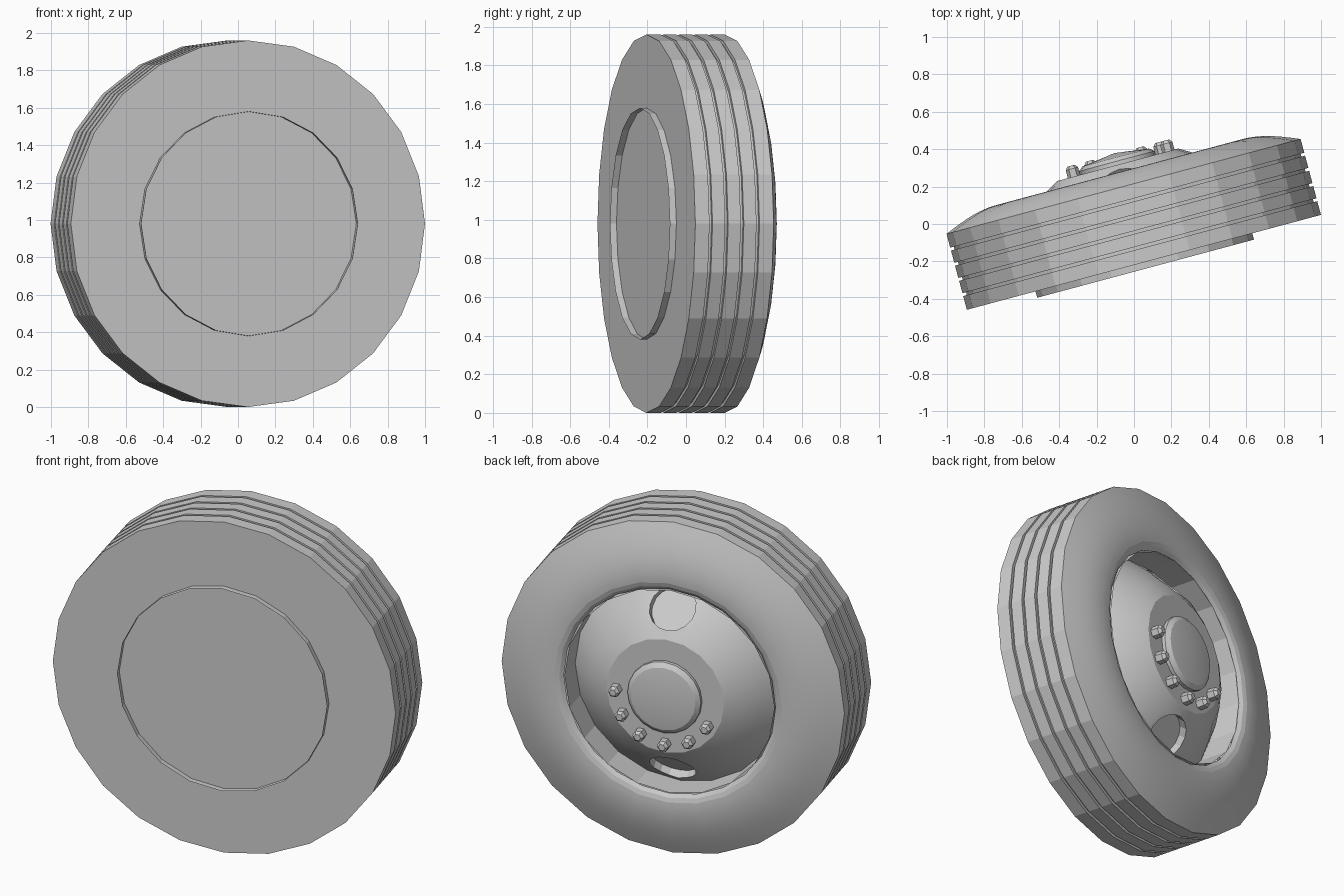
import bpy, bmesh
from math import sin, cos, pi, radians
from mathutils import Matrix, Vector

cube = bpy.data.objects.get("Cube")
if cube:
    bpy.data.objects.remove(cube, do_unlink=True)

# Wheel frame: local z runs along the axle to the back, local y points down
TURN = radians(15)
side = Vector((cos(TURN), sin(TURN), 0))
down = Vector((0, 0, -1))
axle = Vector((-sin(TURN), cos(TURN), 0))
FRAME = Matrix((side, down, axle)).transposed().to_4x4()
FRAME.translation = (0.053, -0.205, 0.98)


def lathe(name, profile, sides, smooth=None, local=Matrix()):
    """Turn (radius, height) points around local z."""
    bm = bmesh.new()
    rings = []
    for r, h in profile:
        if r == 0:
            rings.append([bm.verts.new((0, 0, h))] * sides)
        else:
            rings.append([bm.verts.new((r * cos(2 * pi * i / sides), r * sin(2 * pi * i / sides), h))
                          for i in range(sides)])
    for a, b in zip(rings, rings[1:]):
        for i in range(sides):
            j = (i + 1) % sides
            corners = list(dict.fromkeys((a[i], a[j], b[j], b[i])))
            bm.faces.new(corners)
    bmesh.ops.recalc_face_normals(bm, faces=bm.faces)
    mesh = bpy.data.meshes.new(name)
    bm.to_mesh(mesh)
    bm.free()
    obj = bpy.data.objects.new(name, mesh)
    bpy.context.collection.objects.link(obj)
    obj.matrix_world = FRAME @ local
    if smooth:
        bpy.ops.object.select_all(action='DESELECT')
        obj.select_set(True)
        bpy.context.view_layer.objects.active = obj
        bpy.ops.object.shade_smooth_by_angle(angle=radians(smooth))
    return obj


# Tyre: flat front, grooved tread, rounded back sidewall
R, WIDTH, GROOVE, DEPTH = 0.98, 0.42, 0.008, 0.02
tyre = [(0, 0), (R, 0)]
for k in range(1, 5):
    h = WIDTH * k / 5
    tyre += [(R, h - GROOVE), (R - DEPTH, h - GROOVE), (R - DEPTH, h + GROOVE), (R, h + GROOVE)]
for k in range(13):
    t = k / 12
    tyre.append((R - 0.3 * t, WIDTH + 0.08 * sin(t * pi / 2)))
tyre += [(0.65, 0.498), (0.625, 0.49), (0.605, 0.473)]
lathe("tyre", tyre, 24, smooth=10)

# Rim barrel, open at both ends
lathe("rim_barrel", [(0.6, -0.035), (0.6, 0.478)], 20)

# Domed wheel disc
disc = lathe("wheel_disc", [(0, 0.25), (0.6, 0.25), (0.6, 0.31), (0.52, 0.4), (0.42, 0.49),
                            (0.335, 0.54), (0, 0.54)], 20, smooth=20)

# Two hand holes sunk into the dome
for label, sign in (("upper", -1), ("lower", 1)):
    place = Matrix.Translation((0, sign * 0.48, 0.435)) @ Matrix.Rotation(-sign * radians(40), 4, 'X')
    cutter = lathe(label + "_hole_cutter", [(0, -0.06), (0.13, -0.06), (0.13, 0.1), (0, 0.1)], 16, local=place)
    cutter.hide_render = True
    cutter.hide_set(True)
    cut = disc.modifiers.new(label + "_hole", 'BOOLEAN')
    cut.operation = 'DIFFERENCE'
    cut.solver = 'EXACT'
    cut.object = cutter

# Centre cap
lathe("centre_cap", [(0.21, 0.535), (0.21, 0.56), (0.185, 0.58), (0, 0.605)], 20, smooth=20)

# Wheel nuts on the lower half of the bolt circle
for k in range(6):
    a = k * pi / 6
    spot = Matrix.Translation((0.28 * cos(a), 0.28 * sin(a), 0.535))
    lathe(f"wheel_nut_{k + 1}", [(0.034, 0), (0.034, 0.048), (0.02, 0.065), (0, 0.065)], 6, local=spot)
